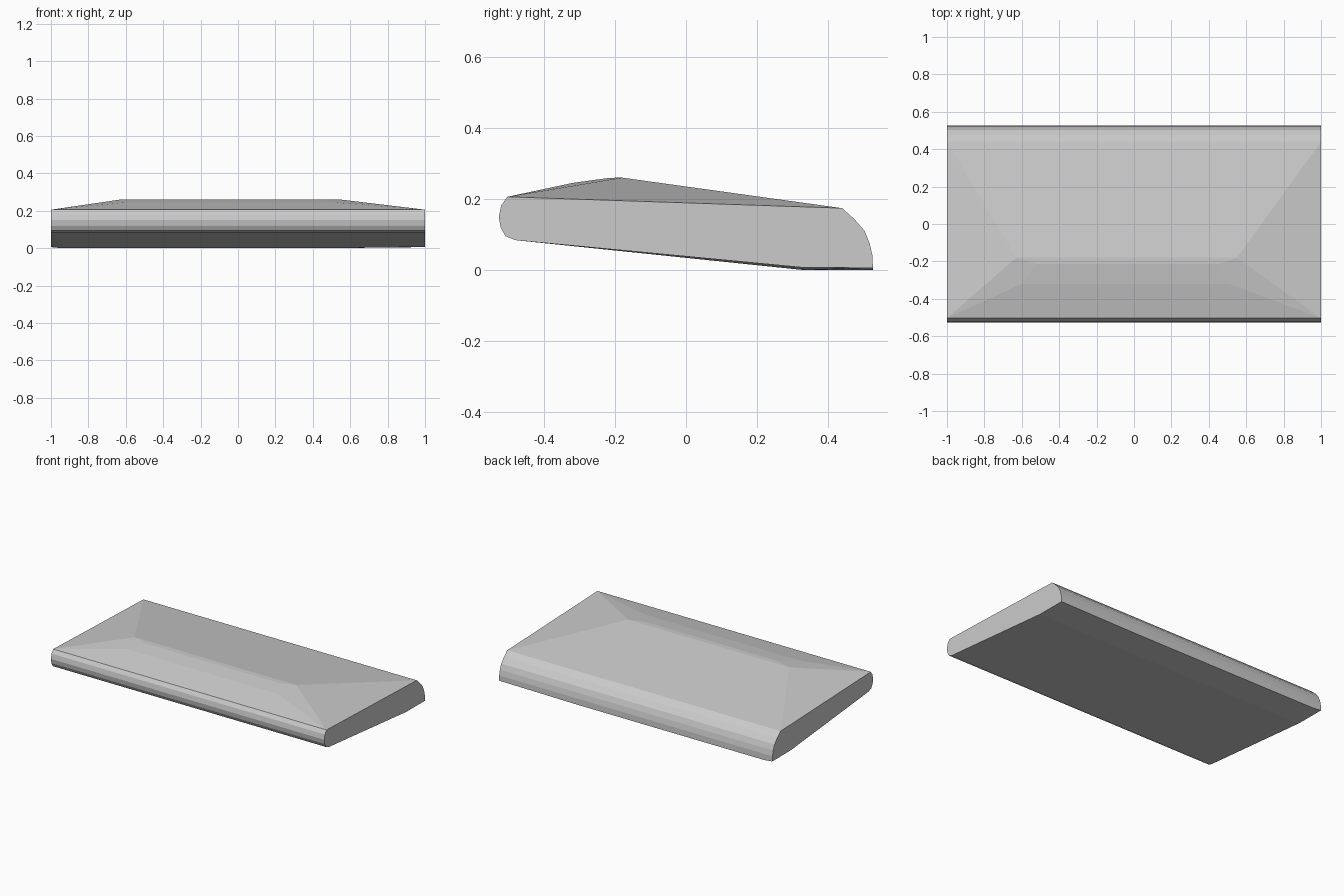
import bpy, bmesh

if "Cube" in bpy.data.objects:
    bpy.data.objects.remove(bpy.data.objects["Cube"])

# side profile of the cushion (y, z), shared by both flat ends
profile = [(0.526, 0.006), (0.33, 0.007), (-0.48, 0.084), (-0.508, 0.095),
           (-0.522, 0.12), (-0.527, 0.15), (-0.52, 0.182), (-0.503, 0.206),
           (0.44, 0.174), (0.475, 0.142), (0.503, 0.11), (0.517, 0.075),
           (0.525, 0.04)]

# lengthwise ridges: (left x, right x, y, z) - raised crown and slight belly
ridges = [(-0.63, 0.55, -0.18, 0.26), (-0.52, 0.46, -0.215, 0.2595),
          (-0.60, 0.51, -0.32, 0.245),
          (-0.94, 0.44, 0.33, 0.0), (-0.94, 0.44, 0.526, 0.0)]

bm = bmesh.new()
for x in (-1, 1):
    for y, z in profile:
        bm.verts.new((x, y, z))
for x0, x1, y, z in ridges:
    for x in (x0, x1):
        bm.verts.new((x, y, z))

# skin all sections into one convex, faceted pad
res = bmesh.ops.convex_hull(bm, input=bm.verts[:])
loose = [v for v in bm.verts if not v.link_faces]
bmesh.ops.delete(bm, geom=loose, context='VERTS')
bmesh.ops.dissolve_limit(bm, angle_limit=0.003, verts=bm.verts[:], edges=bm.edges[:])
bmesh.ops.recalc_face_normals(bm, faces=bm.faces[:])

mesh = bpy.data.meshes.new("cushion")
bm.to_mesh(mesh)
bm.free()
bpy.context.collection.objects.link(bpy.data.objects.new("cushion", mesh))
